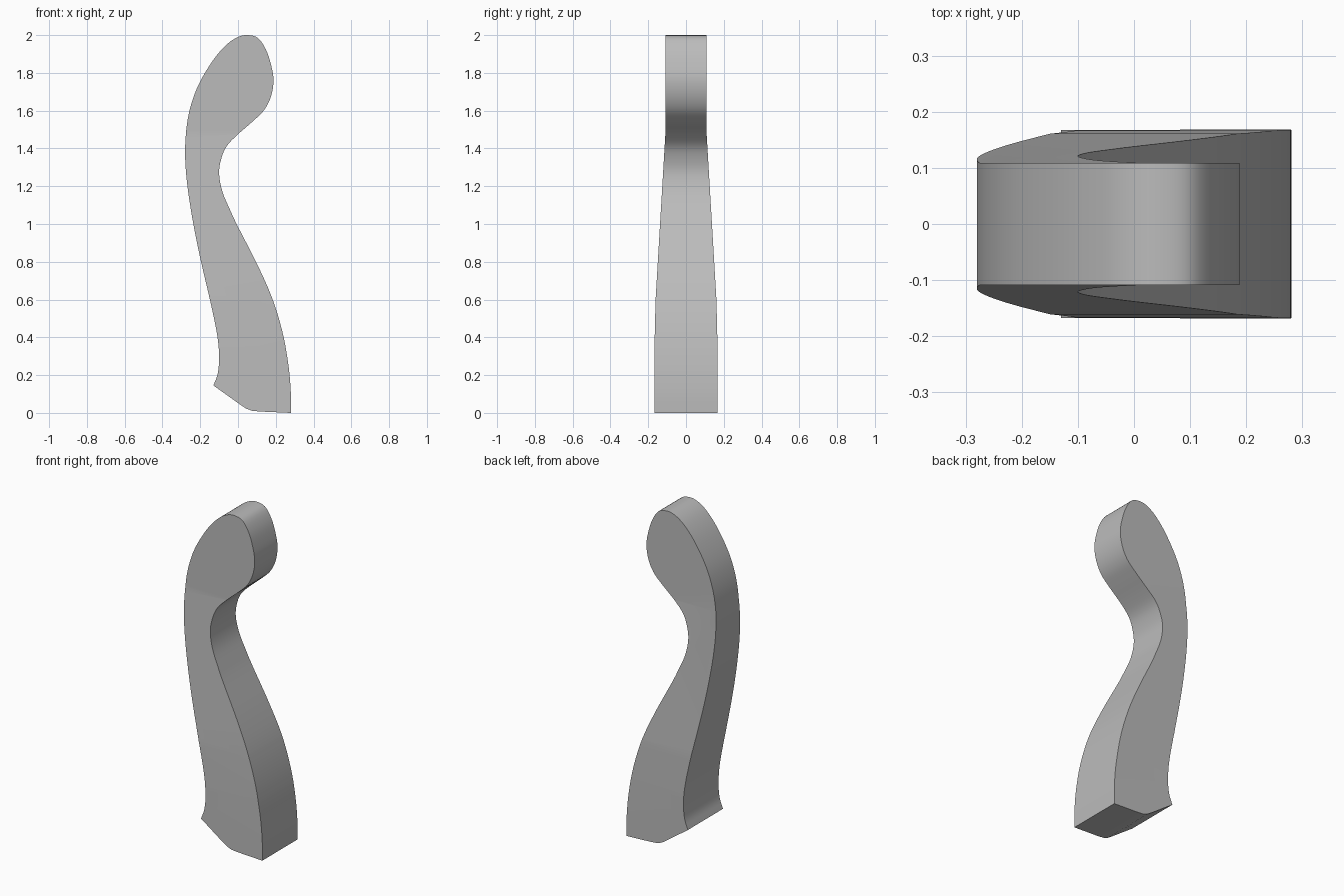
import bpy, bmesh
from mathutils import Vector

cube = bpy.data.objects.get("Cube")
if cube:
    bpy.data.objects.remove(cube, do_unlink=True)

# Single grey finish
grey = bpy.data.materials.new("plain_grey")
grey.use_nodes = True
colour = (0.5, 0.5, 0.5, 1)
grey.diffuse_color = colour
grey.node_tree.nodes["Principled BSDF"].inputs["Base Color"].default_value = colour


def spline(points, steps):
    """Smooth curve through the points, open at both ends."""
    pts = [Vector(p) for p in points]
    pts = [2 * pts[0] - pts[1]] + pts + [2 * pts[-1] - pts[-2]]
    out = []
    for a, b, c, d in zip(pts, pts[1:], pts[2:], pts[3:]):
        for i in range(steps):
            t = i / steps
            out.append(b + (c - a) * t / 2 + (a * 2 - b * 5 + c * 4 - d) * t * t / 2
                       + (b * 3 - a - c * 3 + d) * t ** 3 / 2)
    return out + [pts[-2]]


# Side profile: up the rear, round the head, down the front
curved = [(-.13, .145), (-.107, .21), (-.1, .3), (-.11, .41), (-.142, .57), (-.2, .82),
          (-.24, 1.02), (-.27, 1.22), (-.28, 1.38), (-.27, 1.53), (-.243, 1.65),
          (-.2, 1.755), (-.13, 1.87), (-.06, 1.95), (0, 1.99), (.05, 2), (.105, 1.985),
          (.147, 1.925), (.173, 1.85), (.188, 1.765), (.176, 1.68), (.14, 1.605),
          (.08, 1.545), (0, 1.475), (-.06, 1.412), (-.09, 1.34), (-.1, 1.265),
          (-.082, 1.17), (-.04, 1.07), (0, .985), (.1, .79), (.18, .61), (.235, .43),
          (.266, .26), (.279, .12), (.28, 0)]
# Foot: flat sole with a rounded turn into the sloping toe
sole = [(.12, .007), (.075, .011), (.045, .022), (.02, .038)]
outline = spline(curved, 4) + [Vector(p) for p in sole]

# Half thickness at a height: thin head, tapered neck, thick foot
taper = [(0, .168), (.35, .167), (.6, .161), (1.48, .109), (2.1, .109)]


def half_thickness(z):
    for (z0, w0), (z1, w1) in zip(taper, taper[1:]):
        if z <= z1:
            return w0 + (w1 - w0) * (z - z0) / (z1 - z0)


# Extrude the profile, cut it where the taper changes, then set the thickness
bm = bmesh.new()
side = bm.faces.new([bm.verts.new((p.x, -1, p.y)) for p in outline])
extruded = bmesh.ops.extrude_face_region(bm, geom=[side], use_keep_orig=True)
for v in extruded["geom"]:
    if isinstance(v, bmesh.types.BMVert):
        v.co.y = 1
for z, w in taper[1:-1]:
    bmesh.ops.bisect_plane(bm, geom=bm.verts[:] + bm.edges[:] + bm.faces[:],
                           plane_co=(0, 0, z), plane_no=(0, 0, 1))
for v in bm.verts:
    v.co.y *= half_thickness(max(v.co.z, 0))
bmesh.ops.recalc_face_normals(bm, faces=bm.faces[:])

mesh = bpy.data.meshes.new("curved_handle")
bm.to_mesh(mesh)
bm.free()
mesh.materials.append(grey)
handle = bpy.data.objects.new("curved_handle", mesh)
bpy.context.collection.objects.link(handle)

bpy.context.view_layer.objects.active = handle
handle.select_set(True)
bpy.ops.object.shade_smooth_by_angle(angle=0.5)
